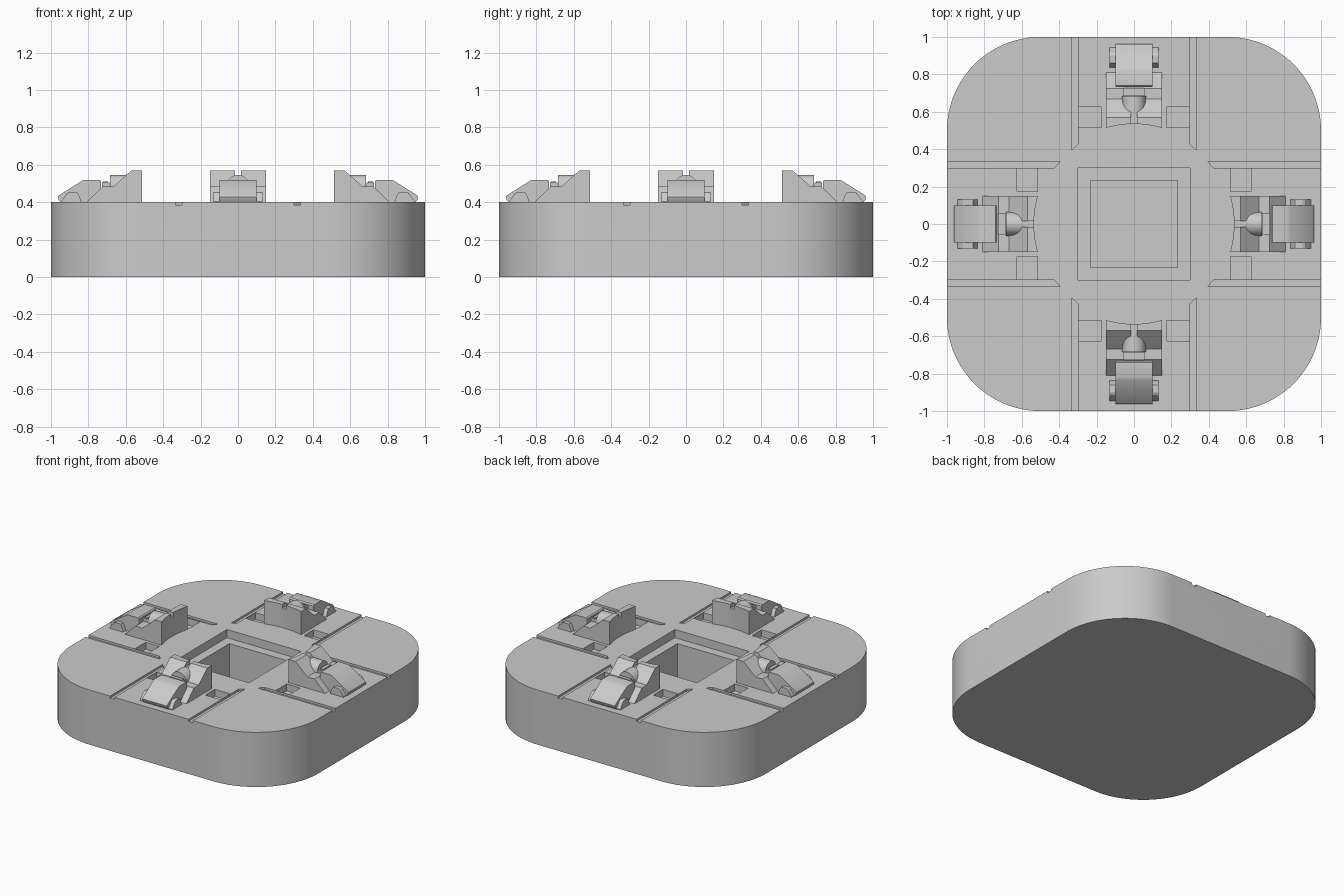
import bpy, bmesh, math
from mathutils import Matrix

if "Cube" in bpy.data.objects:
    bpy.data.objects.remove(bpy.data.objects["Cube"])

grey = bpy.data.materials.new("plain grey")
grey.diffuse_color = (0.6, 0.6, 0.6, 1)
grey.use_nodes = True
grey.node_tree.nodes["Principled BSDF"].inputs["Base Color"].default_value = grey.diffuse_color


def finish(name, bm):
    bmesh.ops.recalc_face_normals(bm, faces=bm.faces)
    me = bpy.data.meshes.new(name)
    bm.to_mesh(me)
    bm.free()
    ob = bpy.data.objects.new(name, me)
    bpy.context.collection.objects.link(ob)
    me.materials.append(grey)
    return ob


def extrude(bm, pts, lo, hi, axis="z"):
    """Extrude a 2D outline along z (x, y points) or y (x, z points)."""
    place = (lambda a, b, c: (a, b, c)) if axis == "z" else (lambda a, b, c: (a, c, b))
    low = [bm.verts.new(place(a, b, lo)) for a, b in pts]
    high = [bm.verts.new(place(a, b, hi)) for a, b in pts]
    bm.faces.new(low)
    bm.faces.new(high)
    n = len(pts)
    for i in range(n):
        j = (i + 1) % n
        bm.faces.new((low[i], low[j], high[j], high[i]))


def rect(x0, x1, y0, y1):
    return [(x0, y0), (x1, y0), (x1, y1), (x0, y1)]


def prism(name, pts, lo, hi, axis="z"):
    bm = bmesh.new()
    extrude(bm, pts, lo, hi, axis)
    return finish(name, bm)


def cut(ob, cutter):
    cutter.hide_render = True
    mod = ob.modifiers.new("cut", "BOOLEAN")
    mod.operation, mod.solver, mod.object = "DIFFERENCE", "EXACT", cutter
    bpy.context.view_layer.objects.active = ob
    bpy.ops.object.modifier_apply(modifier=mod.name)
    bpy.data.objects.remove(cutter)


def smooth(ob):
    bpy.ops.object.select_all(action="DESELECT")
    ob.select_set(True)
    bpy.context.view_layer.objects.active = ob
    bpy.ops.object.shade_smooth_by_angle(angle=math.radians(25))


# Rounded square slab
outline = []
for k, (sx, sy) in enumerate([(1, 1), (-1, 1), (-1, -1), (1, -1)]):
    for i in range(25):
        a = math.radians(90 * k + 90 * i / 24)
        outline.append((sx * 0.5 + 0.5 * math.cos(a), sy * 0.5 + 0.5 * math.sin(a)))
slab = prism("slab", outline, 0, 0.4)

# Stepped centre well
cut(slab, prism("well_step", rect(-0.3, 0.3, -0.3, 0.3), 0.34, 0.5))
cut(slab, prism("well_shaft", rect(-0.233, 0.233, -0.233, 0.233), 0.06, 0.5))

# Grooves and square recesses beside each station
bm = bmesh.new()
for q in range(4):
    c, s = round(math.cos(q * math.pi / 2)), round(math.sin(q * math.pi / 2))
    for m in (1, -1):
        groove = [(1.1, 0.3), (1.1, 0.335), (0.395, 0.335), (0.425, 0.3)]
        for pts, depth in ((groove, 0.385), (rect(0.515, 0.625, 0.173, 0.298), 0.35)):
            extrude(bm, [(c * x - s * y * m, s * x + c * y * m) for x, y in pts], depth, 0.5)
cut(slab, finish("recesses", bm))
smooth(slab)

# One station, built facing +x
stand = prism("stand", [(0.5, 0.395), (0.5, 0.57), (0.57, 0.57), (0.667, 0.483),
                        (0.725, 0.483), (0.81, 0.4), (0.81, 0.395)], -0.15, 0.15, "y")
# Curved inner face, concentric with the slab
ring = [(0.535 * math.cos(i * math.tau / 96), 0.535 * math.sin(i * math.tau / 96))
        for i in range(96)]
cut(stand, prism("round_cutter", ring, 0.3, 0.7))
# Sight slot through the stand's top edge
cut(stand, prism("slot_cutter", rect(0.45, 0.62, -0.016, 0.016), 0.54, 0.7))

# Half round barrel lying on the stand
bm = bmesh.new()
bmesh.ops.create_cone(bm, cap_ends=True, segments=40, radius1=0.063, radius2=0.063, depth=0.095,
                      matrix=Matrix.Translation((0.6375, 0, 0.483)) @ Matrix.Rotation(math.pi / 2, 4, "Y"))
barrel = finish("barrel", bm)
cut(barrel, prism("under_cutter", rect(0.4, 0.9, -0.2, 0.2), 0.3, 0.475))

# Small collar with a raised centre
collar = prism("collar", rect(0.688, 0.728, -0.056, 0.056), 0.45, 0.505)
collar_top = prism("collar_top", rect(0.695, 0.721, -0.046, 0.046), 0.5, 0.512)

# Sloping panel and its side feet
panel = prism("panel", [(0.732, 0.395), (0.732, 0.512), (0.74, 0.52), (0.82, 0.52), (0.835, 0.514),
                        (0.957, 0.437), (0.963, 0.428), (0.96, 0.415), (0.945, 0.395)], -0.1, 0.1, "y")
foot = prism("foot", [(0.835, 0.395), (0.851, 0.44), (0.86, 0.453), (0.9, 0.455), (0.913, 0.448),
                      (0.945, 0.405), (0.945, 0.395)], -0.13, 0.13, "y")

# Repeat the station on all four sides
for part in (stand, barrel, collar, collar_top, panel, foot):
    smooth(part)
    for q in range(1, 4):
        copy = part.copy()
        copy.name = f"{part.name}_{q + 1}"
        copy.rotation_euler.z = q * math.pi / 2
        bpy.context.collection.objects.link(copy)
